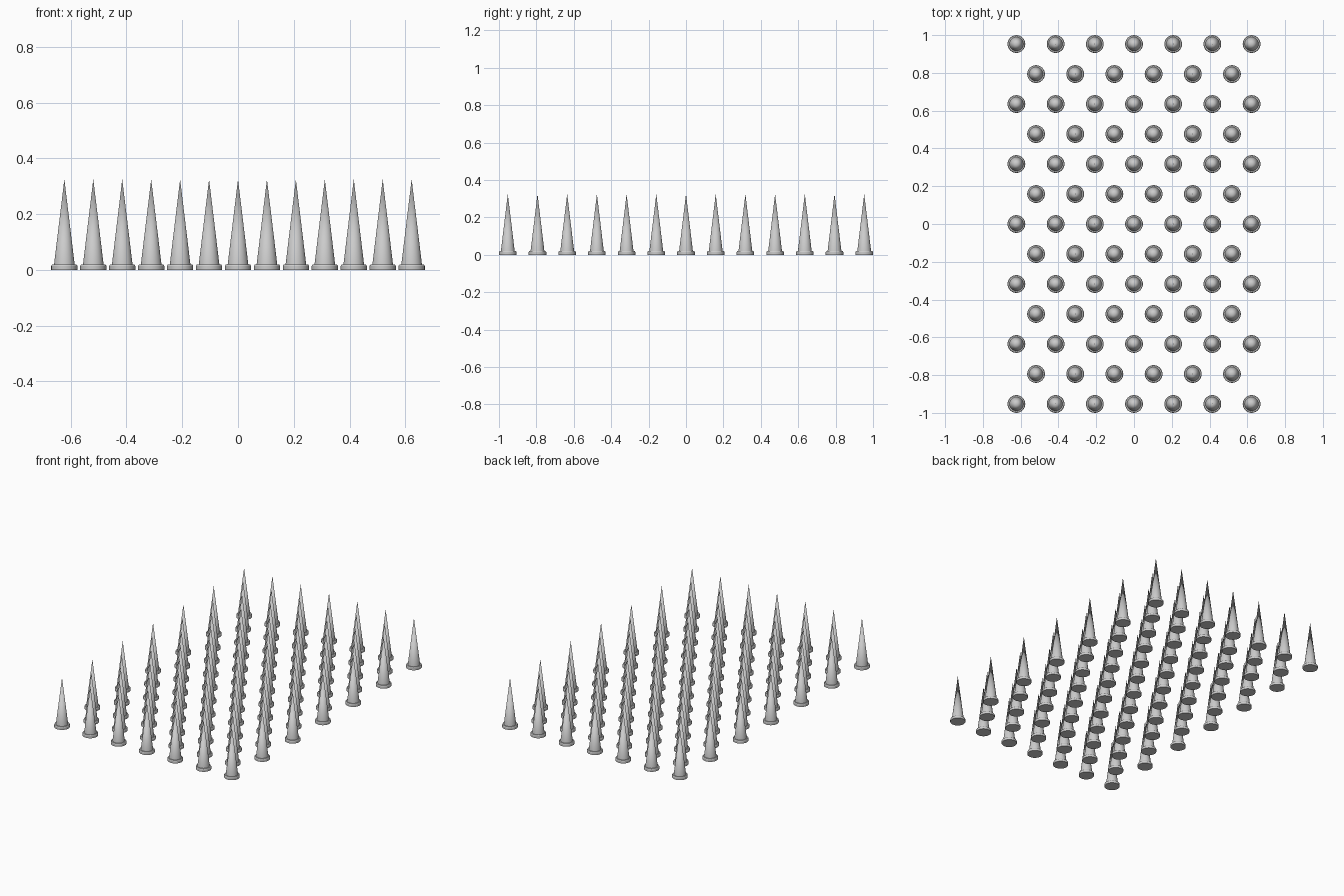
import bpy, bmesh, math

if "Cube" in bpy.data.objects:
    bpy.data.objects.remove(bpy.data.objects["Cube"])

# Lathe profile (radius, height): flat underside, flange, tapered spike
PROFILE = [(0.0, 0.0), (0.047, 0.0), (0.047, 0.014), (0.044, 0.019),
           (0.037, 0.019), (0.0, 0.325)]
SIDES = 32
DX, DY = 0.2075, 0.1588


def spike_mesh():
    bm = bmesh.new()
    verts = [bm.verts.new((r, 0, z)) for r, z in PROFILE]
    edges = [bm.edges.new(p) for p in zip(verts, verts[1:])]
    bmesh.ops.spin(bm, geom=verts + edges, axis=(0, 0, 1), cent=(0, 0, 0),
                   angle=2 * math.pi, steps=SIDES)
    bmesh.ops.remove_doubles(bm, verts=bm.verts, dist=1e-5)
    bmesh.ops.recalc_face_normals(bm, faces=bm.faces)
    me = bpy.data.meshes.new("spike")
    bm.to_mesh(me)
    bm.free()
    return me


# Staggered rows of seven and six spikes sharing one mesh
mesh = spike_mesh()
for row in range(13):
    count = 7 - row % 2
    for col in range(count):
        ob = bpy.data.objects.new(f"spike_{row}_{col}", mesh)
        ob.location = ((col - (count - 1) / 2) * DX, (row - 6) * DY, 0)
        bpy.context.collection.objects.link(ob)

# Smooth sides with crisp flange edges
first = bpy.data.objects["spike_0_0"]
bpy.context.view_layer.objects.active = first
first.select_set(True)
bpy.ops.object.shade_smooth_by_angle(angle=math.radians(30))
